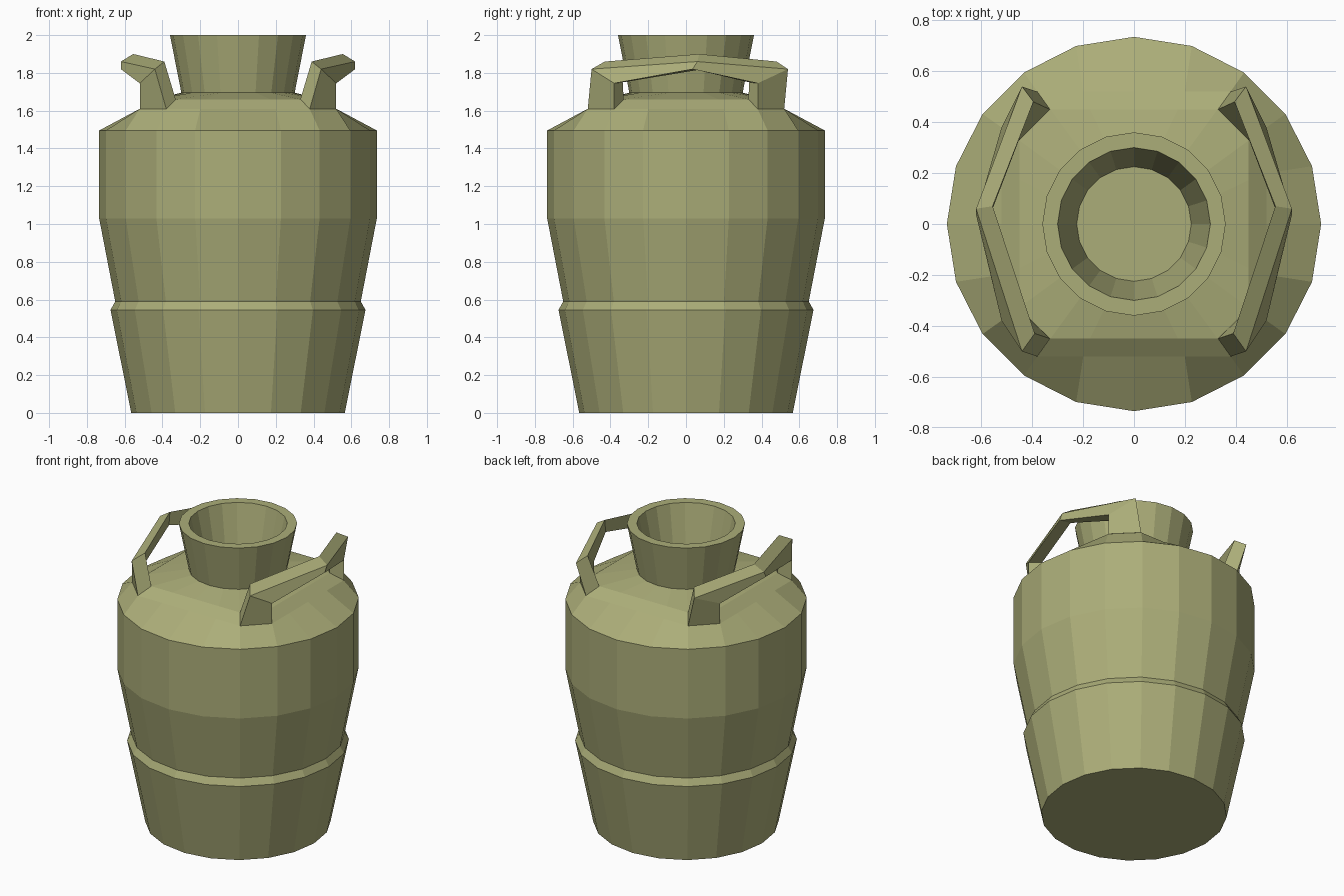
import bpy, bmesh, math

if "Cube" in bpy.data.objects:
    bpy.data.objects.remove(bpy.data.objects["Cube"])

N = 20
mat = bpy.data.materials.new("khaki_green")
mat.diffuse_color = (0.41, 0.42, 0.19, 1)
mat.use_nodes = True
mat.node_tree.nodes["Principled BSDF"].inputs["Base Color"].default_value = mat.diffuse_color


def ring(r, z, limit=9.0):
    """20-sided ring, optionally squared off at +-limit."""
    def clamp(v):
        return max(-limit, min(limit, v))
    return [(clamp(r * math.cos(i * math.tau / N)),
             clamp(r * math.sin(i * math.tau / N)), z) for i in range(N)]


def loft(name, sections):
    """Skin a list of equal-length loops and cap both ends."""
    bm = bmesh.new()
    loops = [[bm.verts.new(p) for p in s] for s in sections]
    n = len(loops[0])
    for a, b in zip(loops, loops[1:]):
        for i in range(n):
            j = (i + 1) % n
            bm.faces.new((a[i], a[j], b[j], b[i]))
    bm.faces.new(loops[0])
    bm.faces.new(loops[-1])
    bmesh.ops.recalc_face_normals(bm, faces=bm.faces)
    me = bpy.data.meshes.new(name)
    bm.to_mesh(me)
    bm.free()
    me.materials.append(mat)
    ob = bpy.data.objects.new(name, me)
    bpy.context.collection.objects.link(ob)
    return ob


# Body: tapered foot, ledge, upper barrel, squared shoulder, flared hollow neck
loft("jar_body", [
    ring(0.565, 0), ring(0.675, 0.545), ring(0.65, 0.59),
    ring(0.735, 1.03), ring(0.735, 1.495),
    ring(0.645, 1.61, 0.52), ring(0.558, 1.66, 0.45),
    ring(0.30, 1.695), ring(0.36, 2.0), ring(0.30, 2.0), ring(0.225, 1.66),
])

# Handles: shoulder foot -> bend -> raised middle -> bend -> shoulder foot
base = [(.38, .52, 1.61), (.52, .38, 1.61), (.45, .33, 1.66), (.33, .45, 1.66)]
back = [(.44, .54, 1.82), (.52, .38, 1.745), (.45, .335, 1.75), (.395, .48, 1.86)]
mid = [(.62, .06, 1.86), (.62, .035, 1.82), (.555, .06, 1.815), (.555, .07, 1.90)]
front = [(.44, -.50, 1.82), (.52, -.38, 1.745), (.45, -.335, 1.75), (.39, -.43, 1.86)]
for name, s in (("right_handle", 1), ("left_handle", -1)):
    path = [base, back, mid, front, [(x, -y, z) for x, y, z in base]]
    loft(name, [[(s * x, y, z) for x, y, z in sec] for sec in path])
